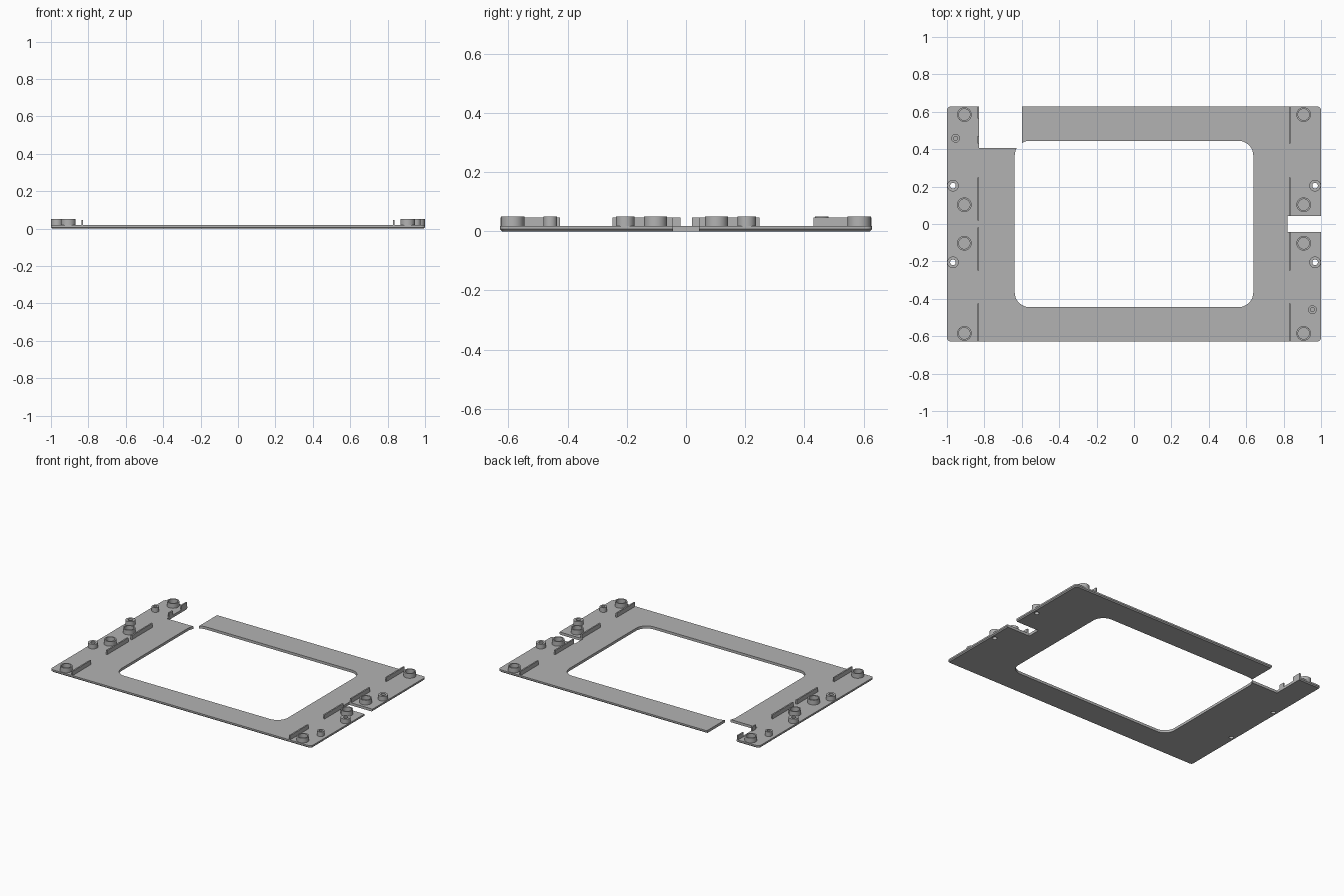
import bpy, bmesh
from math import cos, sin, pi, radians

cube = bpy.data.objects.get("Cube")
if cube:
    bpy.data.objects.remove(cube, do_unlink=True)

grey = bpy.data.materials.new("plain grey")
grey.use_nodes = True
COLOUR = (0.45, 0.45, 0.45, 1)
grey.diffuse_color = COLOUR
grey.node_tree.nodes["Principled BSDF"].inputs["Base Color"].default_value = COLOUR

TOP, RIB_TOP, BOSS_TOP = 0.018, 0.047, 0.05
HALF_Y = 0.628


def rounded(hx, hy, r, n=8):
    """Counter-clockwise outline of a rounded rectangle."""
    pts = []
    for q, (sx, sy) in enumerate([(1, 1), (-1, 1), (-1, -1), (1, -1)]):
        for i in range(n + 1):
            a = (q + i / n) * pi / 2
            pts.append((sx * (hx - r) + r * cos(a), sy * (hy - r) + r * sin(a)))
    return pts


def circle(r, n=32):
    return [(r * cos(2 * pi * i / n), r * sin(2 * pi * i / n)) for i in range(n)]


def loft(name, layers, closed_ring=False, at=(0, 0)):
    """Skin a stack of (outline, z) layers; cap the ends or join last to first."""
    bm = bmesh.new()
    rings = [[bm.verts.new((x, y, z)) for x, y in pts] for pts, z in layers]
    pairs = list(zip(rings, rings[1:]))
    if closed_ring:
        pairs.append((rings[-1], rings[0]))
    else:
        bm.faces.new(rings[0][::-1])
        bm.faces.new(rings[-1])
    for a, b in pairs:
        for i in range(len(a)):
            j = (i + 1) % len(a)
            bm.faces.new((a[i], a[j], b[j], b[i]))
    bmesh.ops.recalc_face_normals(bm, faces=bm.faces)
    mesh = bpy.data.meshes.new(name)
    bm.to_mesh(mesh)
    bm.free()
    mesh.materials.append(grey)
    ob = bpy.data.objects.new(name, mesh)
    ob.location = (at[0], at[1], 0)
    bpy.context.collection.objects.link(ob)
    return ob


def box(name, x0, x1, y0, y1, z0, z1):
    pts = [(x0, y0), (x1, y0), (x1, y1), (x0, y1)]
    return loft(name, [(pts, z0), (pts, z1)])


def smooth(ob):
    bpy.ops.object.select_all(action="DESELECT")
    ob.select_set(True)
    bpy.context.view_layer.objects.active = ob
    bpy.ops.object.shade_smooth_by_angle(angle=radians(30))


def ring(name, x, y, r_out, r_in, z0=TOP - 0.002):
    out, inn = circle(r_out), circle(r_in)
    smooth(loft(name, [(out, z0), (out, BOSS_TOP), (inn, BOSS_TOP), (inn, z0)], True, (x, y)))


# Frame plate with a chamfered lower rim
plate = loft("frame_plate", [
    (rounded(0.993, HALF_Y - 0.007, 0.015), 0),
    (rounded(1, HALF_Y, 0.02), 0.007),
    (rounded(1, HALF_Y, 0.02), TOP)])

# Openings: window, rear corner gap, side notch, screw holes
window = rounded(0.638, 0.445, 0.08)
cutters = [
    loft("window_cutter", [(window, -0.1), (window, 0.1)]),
    box("gap_cutter", -0.828, -0.6, 0.406, 0.8, -0.1, 0.1),
    box("notch_cutter", 0.82, 1.2, -0.044, 0.044, -0.1, 0.1)]
screws = [(sx * 0.968, sy * 0.205) for sx in (-1, 1) for sy in (-1, 1)]
for p in screws:
    c = circle(0.015)
    cutters.append(loft("screw_cutter", [(c, -0.1), (c, 0.1)], at=p))
for cutter in cutters:
    cutter.hide_render = True
    mod = plate.modifiers.new("cut", "BOOLEAN")
    mod.object, mod.operation, mod.solver = cutter, "DIFFERENCE", "EXACT"
bpy.context.view_layer.update()
cut_mesh = bpy.data.meshes.new_from_object(plate.evaluated_get(bpy.context.evaluated_depsgraph_get()))
plate.modifiers.clear()
plate.data = cut_mesh
for cutter in cutters:
    bpy.data.objects.remove(cutter, do_unlink=True)
smooth(plate)

# Ring bosses along both sides
for sx, side in ((1, "left"), (-1, "right")):
    for y in (-0.585, -0.103, 0.103, 0.585):
        ring(f"{side}_large_boss", sx * 0.907, y, 0.039, 0.03)
for x, y in screws:
    ring("screw_boss", x, y, 0.031, 0.015)
for s in (-1, 1):
    ring("locating_boss", s * 0.954, -s * 0.458, 0.023, 0.011)

# Upright ribs along both sides
ribs = {
    1: [(0.43, 0.627), (0.044, 0.248), (-0.248, -0.044), (-0.627, -0.425)],
    -1: [(0.565, 0.627), (0.43, 0.47), (0.02, 0.248), (-0.248, -0.018), (-0.627, -0.425)]}
for sx, spans in ribs.items():
    for y0, y1 in spans:
        x = sx * 0.833
        box("left_rib" if sx > 0 else "right_rib", x - 0.005, x + 0.005, y0, y1, TOP - 0.002, RIB_TOP)
